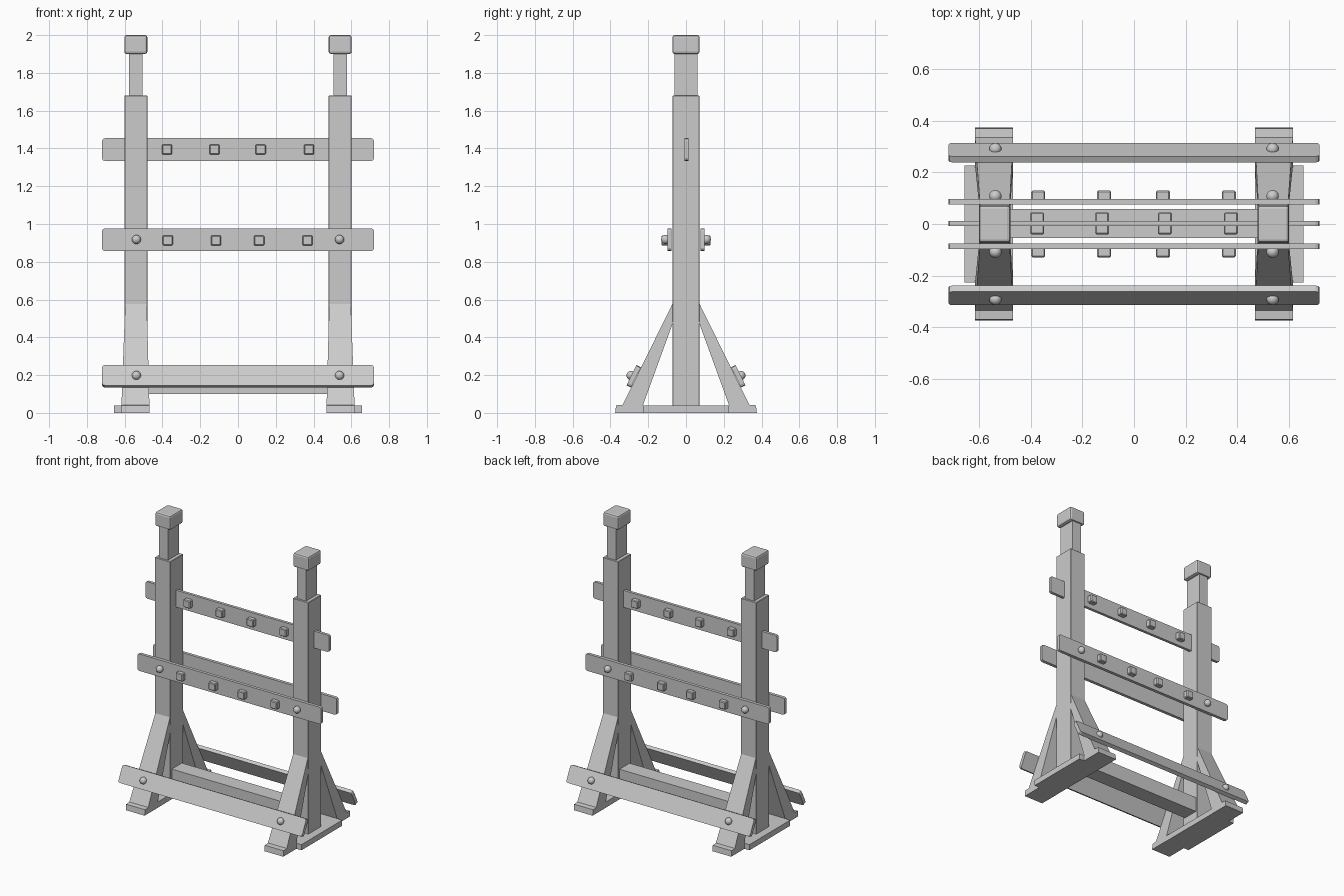
import bpy, bmesh, math
from mathutils import Matrix

if "Cube" in bpy.data.objects:
    bpy.data.objects.remove(bpy.data.objects["Cube"])


def finish(name, bm, bevel=0.0, segs=2, smooth=False):
    bmesh.ops.recalc_face_normals(bm, faces=bm.faces[:])
    me = bpy.data.meshes.new(name)
    bm.to_mesh(me)
    bm.free()
    ob = bpy.data.objects.new(name, me)
    bpy.context.collection.objects.link(ob)
    if smooth:
        me.shade_smooth()
    if bevel:
        mod = ob.modifiers.new("bevel", 'BEVEL')
        mod.width, mod.segments = bevel, segs
    return ob


def box(name, x, y, z, bevel=0.0, segs=2):
    """Box from (min, max) ranges."""
    bm = bmesh.new()
    size = [b - a for a, b in (x, y, z)]
    mid = [(a + b) / 2 for a, b in (x, y, z)]
    bmesh.ops.create_cube(bm, size=1, matrix=Matrix.Translation(mid) @ Matrix.Diagonal((*size, 1)))
    return finish(name, bm, bevel, segs)


def plank(name, y, z, thick, tilt=0.0, length=1.44, height=0.12, r=0.015):
    """Long board with rounded corners in its face outline."""
    bm = bmesh.new()
    vs = []
    for sx, sz, a0 in ((1, 1, 0), (-1, 1, 90), (-1, -1, 180), (1, -1, 270)):
        for a in (0, 45, 90):
            t = math.radians(a0 + a)
            vs.append(bm.verts.new((sx * (length / 2 - r) + r * math.cos(t), -thick / 2,
                                    sz * (height / 2 - r) + r * math.sin(t))))
    face = bm.faces.new(vs)
    ext = bmesh.ops.extrude_face_region(bm, geom=[face])
    bmesh.ops.translate(bm, vec=(0, thick, 0),
                        verts=[g for g in ext['geom'] if isinstance(g, bmesh.types.BMVert)])
    bm.transform(Matrix.Translation((0, y, z)) @ Matrix.Rotation(tilt, 4, 'X'))
    return finish(name, bm)


def bolt(name, x, y, z):
    bm = bmesh.new()
    bmesh.ops.create_uvsphere(bm, u_segments=16, v_segments=10, radius=0.024,
                              matrix=Matrix.Translation((x, y, z)))
    return finish(name, bm, smooth=True)


def brace(name, sx, sy):
    """Slanted leg with a foot block, narrowing towards the top."""
    prof = [(.375, 0), (.37, .04), (.335, .043), (.068, .585), (.068, .48), (.228, .04), (.228, 0)]
    bm = bmesh.new()
    rows = []
    for side in (-1, 1):
        row = []
        for y, z in prof:
            t = max(0, (z - 0.043) / 0.542)
            x = 0.543 - 0.003 * t + side * (0.074 - 0.017 * t)
            row.append(bm.verts.new((sx * x, sy * y, z)))
        rows.append(row)
        bm.faces.new(row)
    n = len(prof)
    for i in range(n):
        j = (i + 1) % n
        bm.faces.new((rows[0][i], rows[0][j], rows[1][j], rows[1][i]))
    return finish(name, bm)


# Uprights, necks, caps, base plates and braces
for sx, tag in ((-1, "left"), (1, "right")):
    def xr(a, b):
        return tuple(sorted((sx * a, sx * b)))
    box(f"post_{tag}", xr(.48, .602), (-.072, .072), (.03, 1.68), 0.003, 1)
    box(f"neck_{tag}", xr(.506, .577), (-.062, .062), (1.67, 1.91))
    box(f"cap_{tag}", xr(.48, .602), (-.072, .072), (1.9, 2.0), 0.012, 2)
    box(f"base_{tag}", xr(.47, .657), (-.228, .228), (0, .04))
    for sy, end in ((-1, "front"), (1, "back")):
        brace(f"brace_{end}_{tag}", sx, sy)
        bolt(f"lower_bolt_{end}_{tag}", sx * .538, sy * .291, .198)
        bolt(f"middle_bolt_{end}_{tag}", sx * .538, sy * .108, .918)

# Low beam between the posts
box("low_beam", (-.49, .49), (-.055, .058), (.10, .205))

# Boards
plank("top_board", 0.002, 1.394, 0.02)
for sy, end in ((-1, "front"), (1, "back")):
    plank(f"middle_board_{end}", sy * .087, .917, .022)
    plank(f"lower_board_{end}", sy * .277, .194, .026, sy * math.radians(26))

# Pegs
for i, x in enumerate((-.376, -.124, .12, .376)):
    box(f"top_peg_{i}", (x - .027, x + .027), (-.04, .045), (1.367, 1.421), 0.005, 1)
for i, x in enumerate((-.372, -.116, .112, .368)):
    for sy, end in ((-1, "front"), (1, "back")):
        y = tuple(sorted((sy * .09, sy * .13)))
        box(f"middle_peg_{end}_{i}", (x - .027, x + .027), y, (.886, .94), 0.005, 1)
